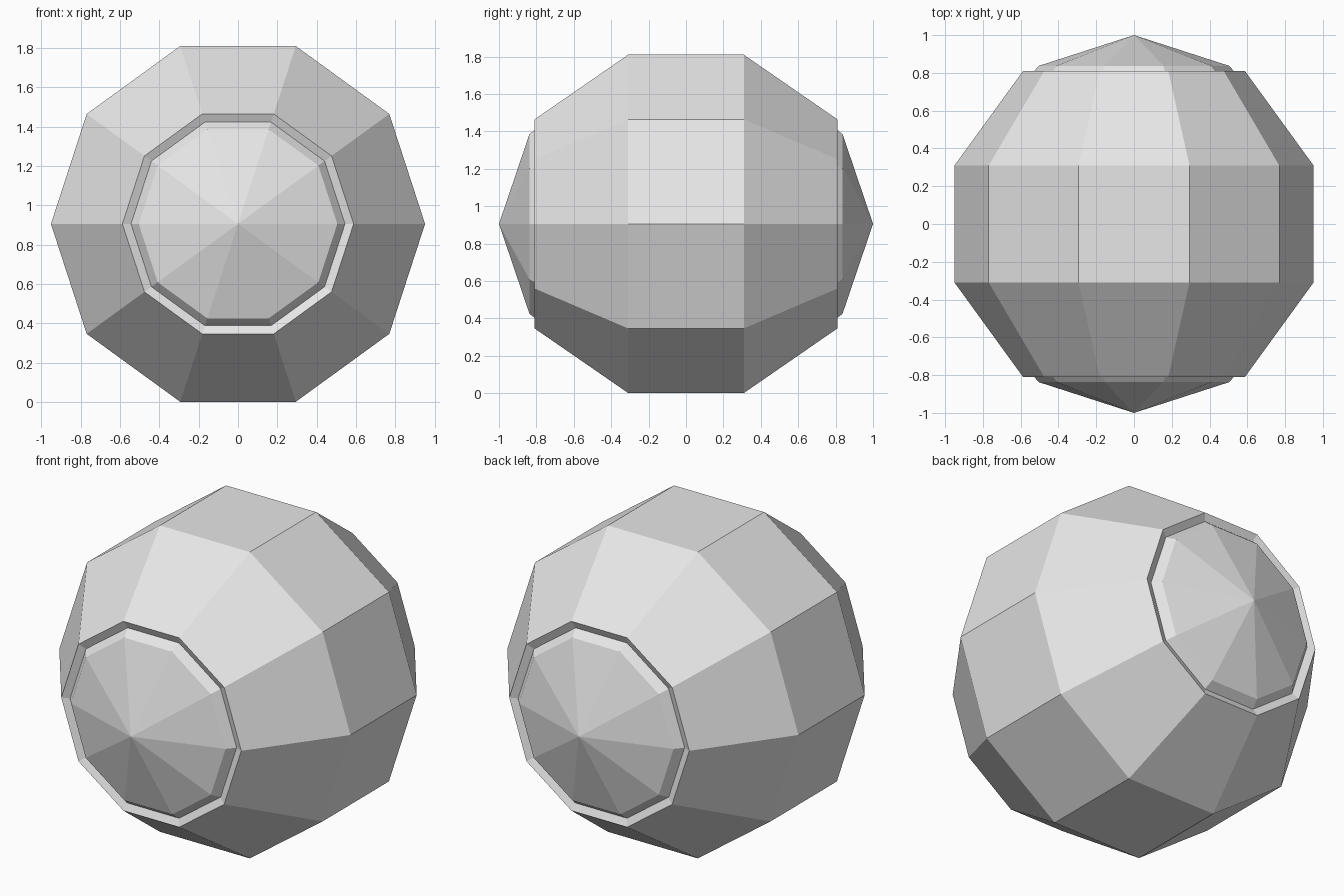
import bpy
import bmesh
from math import cos, sin, pi

SIDES = 10
CENTRE_Z = 0.905

cube = bpy.data.objects.get("Cube")
if cube:
    bpy.data.objects.remove(cube, do_unlink=True)

grey = bpy.data.materials.new("light grey")
grey.use_nodes = True
grey.diffuse_color = (0.8, 0.8, 0.8, 1)
grey.node_tree.nodes["Principled BSDF"].inputs["Base Color"].default_value = grey.diffuse_color


def lathe(name, profile):
    """Turn (radius, y) points around the y axis; a zero radius makes a tip."""
    bm = bmesh.new()
    rings = []
    for radius, y in profile:
        count = SIDES if radius else 1
        rings.append([bm.verts.new((radius * cos(2 * pi * i / SIDES), y,
                                    radius * sin(2 * pi * i / SIDES)))
                      for i in range(count)])
    for a, b in zip(rings, rings[1:]):
        for i in range(SIDES):
            j = (i + 1) % SIDES
            corners = [a[i % len(a)], a[j % len(a)], b[j % len(b)], b[i % len(b)]]
            bm.faces.new(list(dict.fromkeys(corners)))
    bmesh.ops.recalc_face_normals(bm, faces=bm.faces)
    mesh = bpy.data.meshes.new(name)
    bm.to_mesh(mesh)
    bm.free()
    mesh.materials.append(grey)
    obj = bpy.data.objects.new(name, mesh)
    obj.location.z = CENTRE_Z
    bpy.context.collection.objects.link(obj)
    return obj


# Half profile: belt, shell rim, groove bottom, cap edge, tip
half = [(0.951, 0.309), (0.588, 0.809), (0.544, 0.79), (0.505, 0.837), (0, 1.0)]
front_half = [(r, -y) for r, y in reversed(half)]

# Faceted ball with a grooved cap at each end
lathe("faceted_ball", front_half + half)
